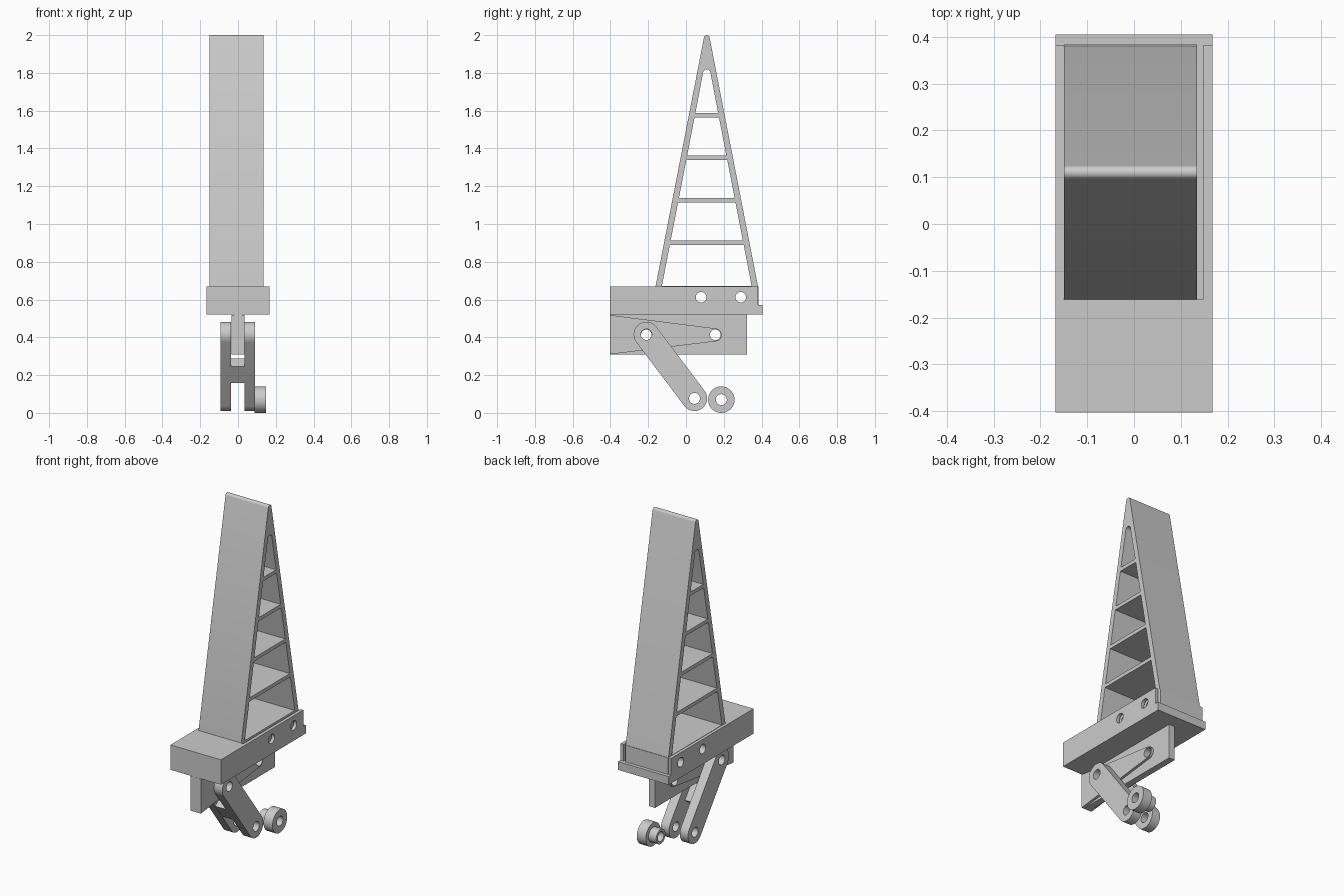
import bpy, bmesh
from math import sin, cos, pi, atan2, hypot
from mathutils import Matrix

if "Cube" in bpy.data.objects:
    bpy.data.objects.remove(bpy.data.objects["Cube"])

# Local (x, y, z) -> world (y, z, x): profiles are drawn in the side view
SIDE = Matrix(((0, 0, 1, 0), (1, 0, 0, 0), (0, 1, 0, 0), (0, 0, 0, 1)))


def arc(c, r, a0, a1, n=24):
    return [(c[0] + r * cos(a0 + (a1 - a0) * i / n),
             c[1] + r * sin(a0 + (a1 - a0) * i / n)) for i in range(n + 1)]


def circle(c, r, n=40):
    return arc(c, r, 0, 2 * pi, n)[:-1]


def rect(y0, y1, z0, z1):
    return [(y0, z0), (y1, z0), (y1, z1), (y0, z1)]


def prism(name, x0, x1, outline, holes=()):
    """Extrude a side profile with holes from x0 to x1."""
    cu = bpy.data.curves.new(name + "_profile", 'CURVE')
    cu.dimensions = '2D'
    cu.fill_mode = 'BOTH'
    cu.extrude = (x1 - x0) / 2
    for pts in [outline, *holes]:
        s = cu.splines.new('POLY')
        s.points.add(len(pts) - 1)
        for p, q in zip(s.points, pts):
            p.co = (q[0], q[1], 0, 1)
        s.use_cyclic_u = True
    tmp = bpy.data.objects.new(name + "_tmp", cu)
    bpy.context.scene.collection.objects.link(tmp)
    dg = bpy.context.evaluated_depsgraph_get()
    me = bpy.data.meshes.new_from_object(tmp.evaluated_get(dg))
    bpy.data.objects.remove(tmp)
    me.transform(Matrix.Translation(((x0 + x1) / 2, 0, 0)) @ SIDE)
    bm = bmesh.new()
    bm.from_mesh(me)
    bmesh.ops.remove_doubles(bm, verts=bm.verts, dist=1e-5)
    bmesh.ops.recalc_face_normals(bm, faces=bm.faces)
    bm.to_mesh(me)
    bm.free()
    ob = bpy.data.objects.new(name, me)
    bpy.context.scene.collection.objects.link(ob)
    bpy.ops.object.select_all(action='DESELECT')
    ob.select_set(True)
    bpy.context.view_layer.objects.active = ob
    bpy.ops.object.shade_smooth_by_angle(angle=0.5)
    return ob


# Tower: tapered frame with rounded tip, ladder openings and a drilled foot
CY, SLOPE = 0.11, 0.1938
tilt = atan2(SLOPE, 1)


def inner(z):
    return 0.238 - (z - 0.67) * SLOPE


bolts = [circle((y, 0.612), 0.028) for y in (0.08, 0.29)]
tower = [(CY - 0.271, 0.57), (CY + 0.274, 0.57), (CY + 0.274, 0.67), (CY + 0.271, 0.67)]
tower += arc((CY, 1.985), 0.015, tilt, pi - tilt, 12) + [(CY - 0.271, 0.67)]
openings = []
z0 = 0.672
for rung in (0.89, 1.115, 1.34, 1.565):
    a, b = inner(z0), inner(rung)
    openings.append([(CY - a, z0), (CY + a, z0), (CY + b, rung), (CY - b, rung)])
    z0 = rung + 0.022
a = inner(z0)
openings.append([(CY - a, z0), (CY + a, z0)] + arc((CY, 1.799), 0.0195, tilt, pi - tilt, 12))
prism("tower", -0.15, 0.135, tower, openings + bolts)

# Socket block: solid front, floor with rear lip, two drilled cheeks
prism("socket_base", -0.168, 0.168,
      [(-0.403, 0.52), (0.405, 0.52), (0.405, 0.57), (-0.162, 0.57), (-0.162, 0.67), (-0.403, 0.67)])
for name, xa, xb in (("left_cheek", -0.168, -0.15), ("right_cheek", 0.148, 0.168)):
    prism(name, xa, xb, rect(-0.162, 0.382, 0.57, 0.67), bolts)

# Keel: thin plate with a thicker wedge that narrows to the rear pivot
pivots = [circle((y, 0.413), 0.028) for y in (-0.21, 0.155)]
prism("keel_plate", -0.02, 0.02, rect(-0.402, 0.322, 0.31, 0.52), pivots)
wedge = [(-0.403, 0.518), (-0.403, 0.31)] + arc((0.155, 0.413), 0.034, -pi / 2 + 0.13, pi / 2 - 0.13)
prism("keel_wedge", -0.035, 0.035, wedge, pivots)

# Swinging link: two round-ended arms joined by a web
top, low, R = (-0.21, 0.415), (0.045, 0.077), 0.067
ang = atan2(low[1] - top[1], low[0] - top[0])
link = arc(low, R, ang - pi / 2, ang + pi / 2) + arc(top, R, ang + pi / 2, ang + 3 * pi / 2)
for name, xa, xb in (("left_arm", -0.092, -0.037), ("right_arm", 0.035, 0.09)):
    prism(name, xa, xb, link, [circle(top, 0.029), circle(low, 0.029)])
mid = ((top[0] + low[0]) / 2, (top[1] + low[1]) / 2)
web = [(mid[0] + u * cos(ang) - v * sin(ang), mid[1] + u * sin(ang) + v * cos(ang))
       for u, v in ((-0.048, -0.066), (0.06, -0.066), (0.06, 0.008), (-0.048, 0.008))]
prism("link_web", -0.037, 0.035, web)

# Roller with a narrower hub on its inner side
rc = (0.187, 0.07)
prism("roller", 0.088, 0.148, circle(rc, 0.07, 48), [circle(rc, 0.029)])
prism("roller_hub", 0.037, 0.088, circle(rc, 0.044), [circle(rc, 0.029)])
